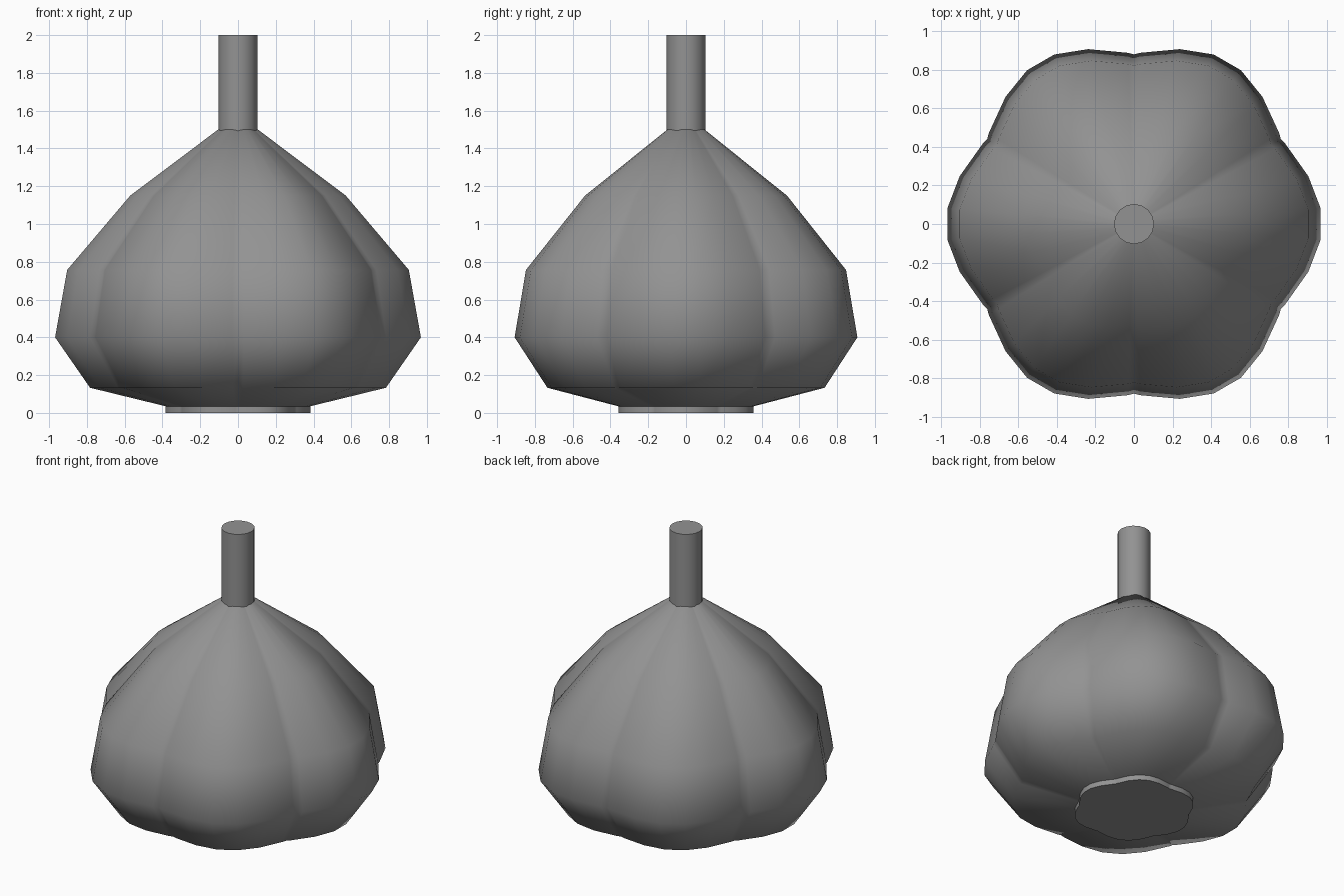
import bpy, bmesh
from math import radians, sin, cos

if "Cube" in bpy.data.objects:
    bpy.data.objects.remove(bpy.data.objects["Cube"])

# Dark grey used on every part
grey = bpy.data.materials.new("dark_grey")
grey.diffuse_color = (0.29, 0.29, 0.29, 1)
grey.use_nodes = True
grey.node_tree.nodes["Principled BSDF"].inputs["Base Color"].default_value = grey.diffuse_color


def finish(name, bm):
    bmesh.ops.recalc_face_normals(bm, faces=bm.faces)
    mesh = bpy.data.meshes.new(name)
    bm.to_mesh(mesh)
    bm.free()
    mesh.materials.append(grey)
    ob = bpy.data.objects.new(name, mesh)
    bpy.context.collection.objects.link(ob)
    bpy.ops.object.select_all(action='DESELECT')
    ob.select_set(True)
    bpy.context.view_layer.objects.active = ob
    bpy.ops.object.shade_smooth_by_angle(angle=radians(60))
    return ob


def loft(name, section, profile):
    """Scale a (angle, radius) section along a (radius, height) profile."""
    bm = bmesh.new()
    rings = [[bm.verts.new((s * r * cos(radians(a)), s * r * sin(radians(a)), z))
              for a, r in section] for s, z in profile]
    n = len(section)
    for lo, hi in zip(rings, rings[1:]):
        for i in range(n):
            j = (i + 1) % n
            bm.faces.new((lo[i], lo[j], hi[j], hi[i]))
    bm.faces.new(rings[0][::-1])
    bm.faces.new(rings[-1])
    return finish(name, bm)


# Six-lobed cross-section with a narrow crease at 30 degrees and every 60 after
lobe = [(-30, 0.910), (-28, 0.919), (-15.3, 0.970), (-4.8, 1.005),
        (4.8, 1.005), (15.3, 0.970), (28, 0.919)]
lobed = [(a + 60 * k, r) for k in range(6) for a, r in lobe]

# Bulb with its root plate
loft("bulb", lobed, [(0.382, 0.0), (0.382, 0.035), (0.782, 0.133), (0.967, 0.40),
                     (0.903, 0.757), (0.57, 1.15), (0.105, 1.50)])

# Round stem
round_section = [(i * 22.5, 1.0) for i in range(16)]
loft("stem", round_section, [(0.104, 1.45), (0.104, 2.0)])
